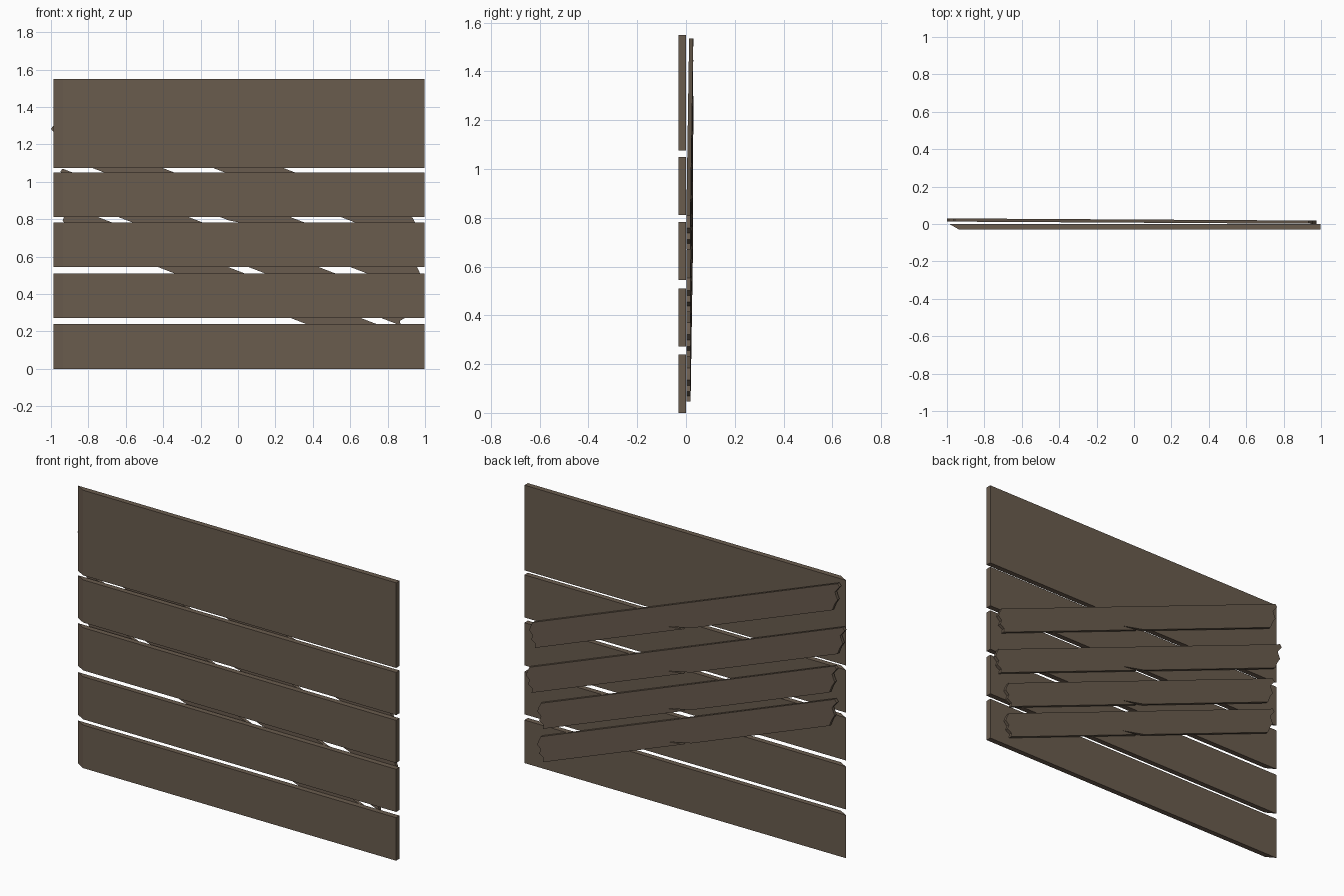
import bpy, bmesh

if "Cube" in bpy.data.objects:
    bpy.data.objects.remove(bpy.data.objects["Cube"])

wood = bpy.data.materials.new("weathered brown wood")
wood.diffuse_color = (0.144, 0.107, 0.076, 1.0)
wood.use_nodes = True
wood.node_tree.nodes["Principled BSDF"].inputs["Base Color"].default_value = wood.diffuse_color


def prism(name, front, back):
    """Solid joining two matching outlines of 3D points."""
    bm = bmesh.new()
    a = [bm.verts.new(p) for p in front]
    b = [bm.verts.new(p) for p in back]
    bm.faces.new(a)
    bm.faces.new(b[::-1])
    n = len(a)
    for i in range(n):
        j = (i + 1) % n
        bm.faces.new((a[j], a[i], b[i], b[j]))
    bmesh.ops.recalc_face_normals(bm, faces=bm.faces)
    # split the concave outlines cleanly
    bmesh.ops.triangulate(bm, faces=[f for f in bm.faces if len(f.verts) > 4])
    me = bpy.data.meshes.new(name)
    bm.to_mesh(me)
    bm.free()
    me.materials.append(wood)
    ob = bpy.data.objects.new(name, me)
    bpy.context.collection.objects.link(ob)
    return ob


# Six horizontal planks, left end cut at a slant towards the front
planks = [(0.0, 0.24), (0.272, 0.51), (0.545, 0.783),
          (0.812, 1.05), (1.075, 1.313), (1.313, 1.55)]
for i, (z0, z1) in enumerate(planks):
    def outline(x0, y):
        return [(x0, y, z0), (0.997, y, z0), (0.997, y, z1), (x0, y, z1)]
    prism(f"front_plank_{i + 1}", outline(-0.935, -0.03), outline(-0.987, 0.0))

# Four sloping back boards with broken ends and a split in the lower edge
SLOPE, H = -0.384, 0.072
# (distance inward from the end, height across the board)
left_end = [(0.012, H), (0.0, 0.052), (0.028, 0.028), (0.022, 0.008),
            (0.012, -0.018), (0.03, -0.04), (0.045, -H)]
right_end = [(0.035, -H), (0.04, -0.05), (0.012, -0.022), (0.022, 0.0),
             (0.0, 0.03), (0.008, 0.05), (0.022, H)]
split = [(-0.05, -H), (0.10, -0.046), (0.0, -H)]

boards = [(1.095, -0.968, 0.955), (0.847, -1.0, 0.975),
          (0.638, -0.95, 0.905), (0.452, -0.95, 0.905)]
for i, (zc, xl, xr) in enumerate(boards):
    pts = [(xl + d, v) for d, v in left_end] + split
    pts += [(xr - d, v) for d, v in right_end]

    def board_face(offset):
        return [(x, 0.007 - 0.006 * x + offset, zc + SLOPE * x + v)
                for x, v in pts]
    prism(f"back_board_{i + 1}", board_face(0.0), board_face(0.017))
